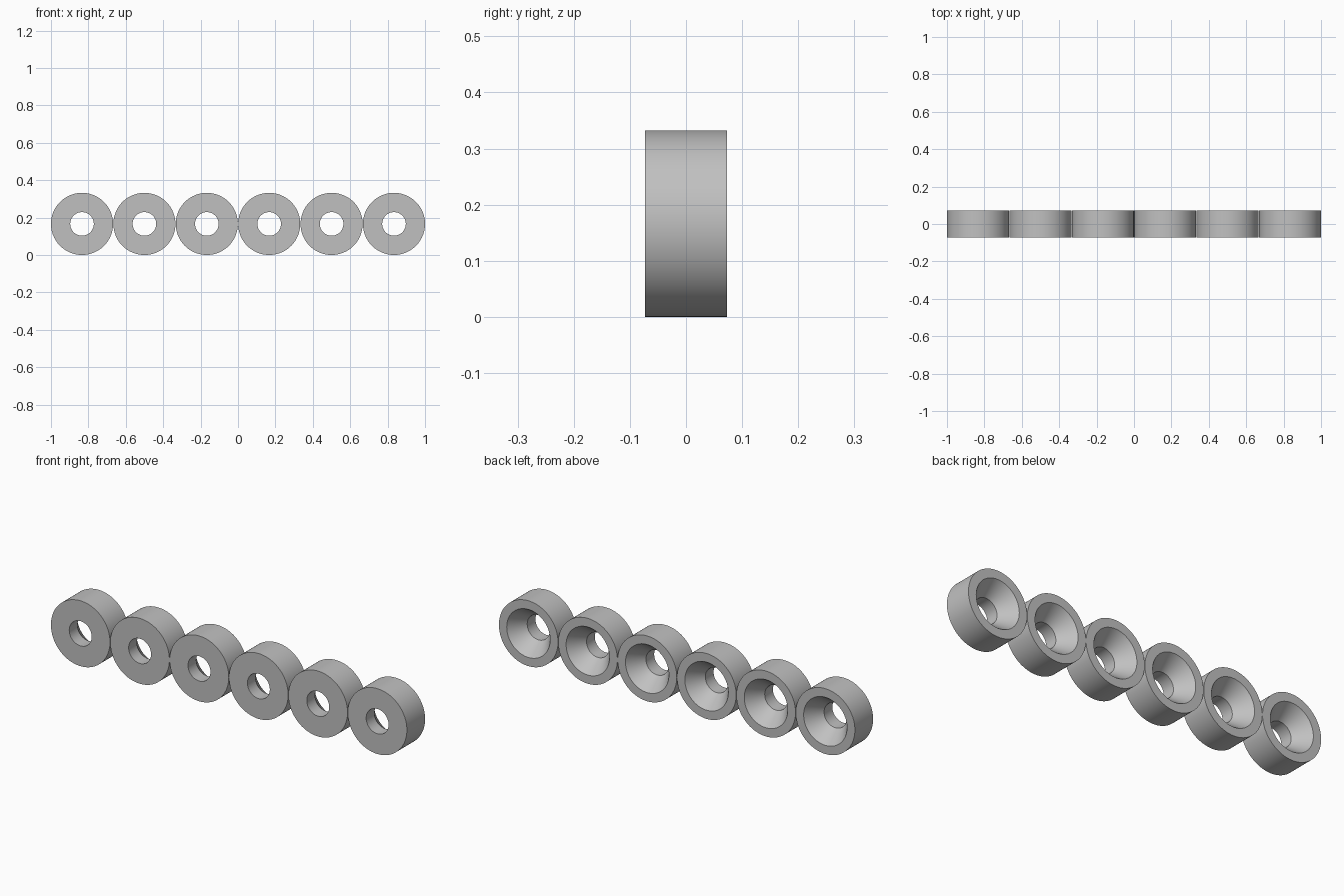
import bpy, bmesh, math
from mathutils import Matrix, Vector

cube = bpy.data.objects.get("Cube")
if cube:
    bpy.data.objects.remove(cube, do_unlink=True)

COUNT, SPACING = 6, 0.3336
OUTER, HOLE, SINK = 0.166, 0.063, 0.122
HALF, CONE = 0.073, 0.08

grey = bpy.data.materials.new("plain grey")
grey.use_nodes = True
colour = (0.53, 0.53, 0.53, 1)
grey.diffuse_color = colour
grey.node_tree.nodes["Principled BSDF"].inputs["Base Color"].default_value = colour

# Closed cross-section of one countersunk washer, as (radius, y)
profile = [(HOLE, -HALF), (OUTER, -HALF), (OUTER, HALF),
           (SINK, HALF), (HOLE, HALF - CONE)]

bm = bmesh.new()
verts = [bm.verts.new((r, y, 0)) for r, y in profile]
edges = [bm.edges.new((verts[i], verts[(i + 1) % len(verts)]))
         for i in range(len(verts))]
bmesh.ops.spin(bm, geom=verts + edges, cent=(0, 0, 0), axis=(0, 1, 0),
               angle=math.tau, steps=96, use_merge=True)
bmesh.ops.remove_doubles(bm, verts=bm.verts, dist=1e-5)
bmesh.ops.recalc_face_normals(bm, faces=bm.faces)
mesh = bpy.data.meshes.new("countersunk_washer")
bm.to_mesh(mesh)
bm.free()
mesh.materials.append(grey)

# Row of identical washers
bpy.ops.object.select_all(action='DESELECT')
for i in range(COUNT):
    washer = bpy.data.objects.new(f"countersunk_washer_{i + 1}", mesh)
    washer.location = ((i - (COUNT - 1) / 2) * SPACING, 0, OUTER)
    bpy.context.collection.objects.link(washer)
    washer.select_set(True)
    bpy.context.view_layer.objects.active = washer
bpy.ops.object.shade_smooth_by_angle(angle=math.radians(30))
